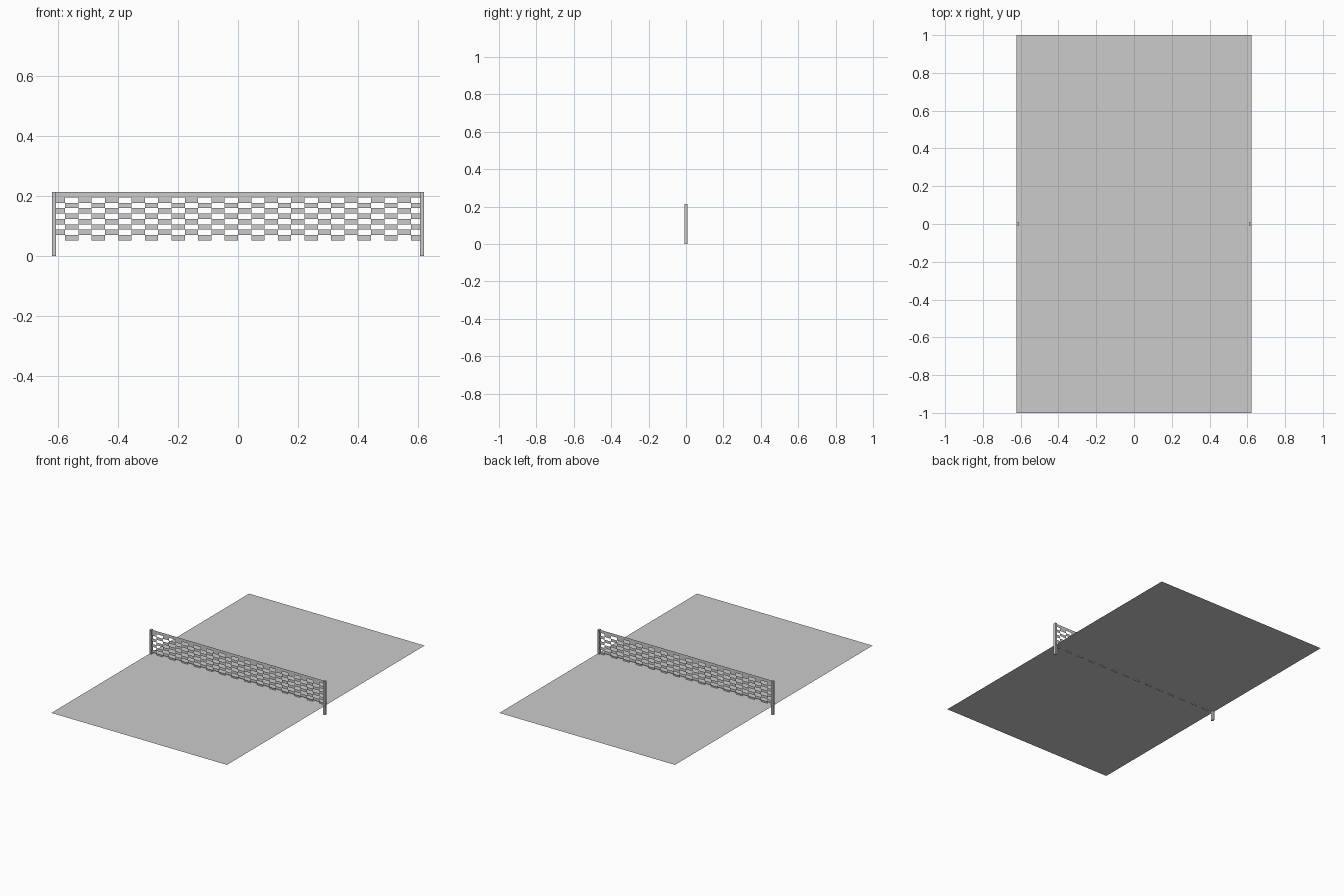
import bpy, bmesh

if "Cube" in bpy.data.objects:
    bpy.data.objects.remove(bpy.data.objects["Cube"])

HALF_W = 0.622      # half width of the table
TOP = 0.214         # top of net and posts
BAND = 0.195        # lower edge of the top band
BOTTOM = 0.052      # lower edge of the mesh
COLS, ROWS = 28, 8


def make_object(name, build):
    bm = bmesh.new()
    build(bm)
    mesh = bpy.data.meshes.new(name)
    bm.to_mesh(mesh)
    bm.free()
    ob = bpy.data.objects.new(name, mesh)
    bpy.context.collection.objects.link(ob)
    return ob


def upright_quad(bm, x0, x1, z0, z1):
    pts = [(x0, 0, z0), (x1, 0, z0), (x1, 0, z1), (x0, 0, z1)]
    bm.faces.new([bm.verts.new(p) for p in pts])


# playing surface: a single sheet
def build_surface(bm):
    pts = [(-HALF_W, -1, 0.06), (HALF_W, -1, 0.06), (HALF_W, 1, 0.06), (-HALF_W, 1, 0.06)]
    bm.faces.new([bm.verts.new(p) for p in pts])


# net: chequered sheet with every other cell open
def build_net(bm):
    cw = 2 * HALF_W / COLS
    ch = (BAND - BOTTOM) / ROWS
    for r in range(ROWS):
        for c in range(COLS):
            if (r + c) % 2 == 0:
                x, z = -HALF_W + c * cw, BAND - r * ch
                upright_quad(bm, x, x + cw, z - ch, z)
    bmesh.ops.remove_doubles(bm, verts=bm.verts, dist=1e-5)


make_object("table_surface", build_surface)
make_object("net_mesh", build_net)
make_object("net_top_band", lambda bm: upright_quad(bm, -HALF_W, HALF_W, BAND, TOP))

# posts at both ends of the net
for side, name in ((-1, "left_post"), (1, "right_post")):
    post = make_object(name, lambda bm: bmesh.ops.create_cube(bm, size=1))
    post.scale = (0.013, 0.018, TOP)
    post.location = (side * (HALF_W - 0.0065), 0, TOP / 2)
